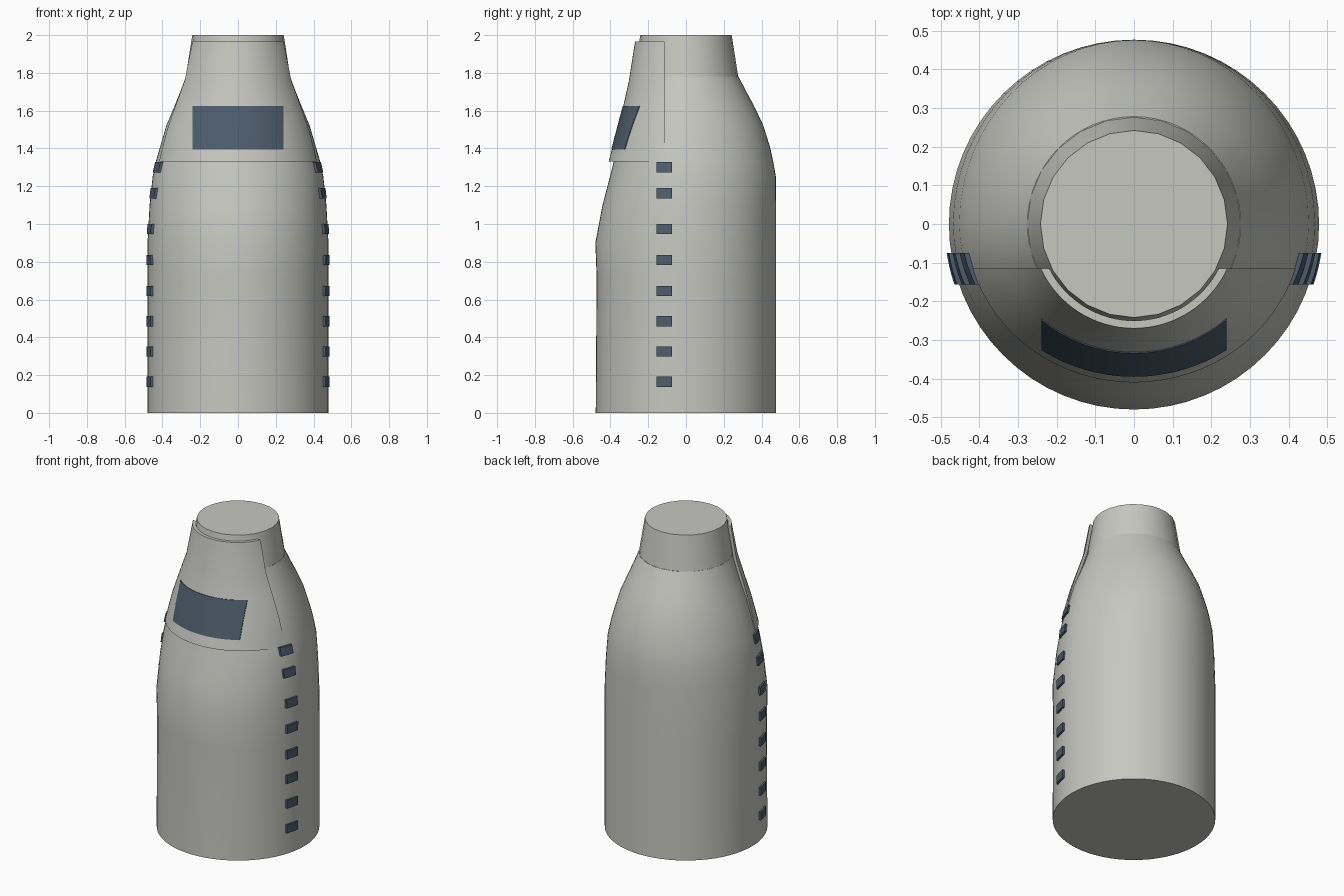
import bpy, bmesh
from math import sin, cos, asin, acos, pi, radians

cube = bpy.data.objects.get("Cube")
if cube:
    bpy.data.objects.remove(cube, do_unlink=True)


def material(name, rgb):
    mat = bpy.data.materials.new(name)
    mat.use_nodes = True
    mat.diffuse_color = (*rgb, 1)
    bsdf = next(n for n in mat.node_tree.nodes if n.type == 'BSDF_PRINCIPLED')
    bsdf.inputs["Base Color"].default_value = (*rgb, 1)
    return mat


WALL = material("pale grey wall", (0.57, 0.57, 0.535))
GLASS = material("dark blue glass", (0.075, 0.11, 0.15))

# Sections: height, half width, depth to the front, depth to the back
BODY = [(0, .478, .478, .477), (.72, .478, .473, .477), (.9, .479, .48, .477),
        (1.1, .468, .442, .477), (1.25, .452, .403, .476), (1.33, .435, .383, .462),
        (1.4, .415, .367, .447), (1.52, .38, .337, .41), (1.62, .338, .305, .363),
        (1.7, .306, .283, .32), (1.78, .276, .276, .278)]
NECK = [(1.77, .278, .278, .278), (2, .242, .242, .242)]
SHELL = [(1.33, .435, .41, 0), (1.4, .42, .391, 0), (1.5, .395, .365, 0),
         (1.62, .355, .333, 0), (1.76, .305, .302, 0), (1.965, .267, .27, 0)]


def section(table, z):
    """Half width and front depth at any height."""
    for lo, hi in zip(table, table[1:]):
        if z <= hi[0]:
            t = (z - lo[0]) / (hi[0] - lo[0])
            return [p + (q - p) * t for p, q in zip(lo, hi)][1:3]
    return table[-1][1:3]


def skin(name, rings, mat, solid_caps):
    """Join closed rings into one closed surface."""
    bm = bmesh.new()
    loops = [[bm.verts.new(p) for p in ring] for ring in rings]
    n = len(rings[0])
    for lo, hi in zip(loops, loops[1:]):
        for i in range(n):
            j = (i + 1) % n
            bm.faces.new((lo[i], lo[j], hi[j], hi[i]))
    for cap in (loops[0], loops[-1]):
        if solid_caps:
            bm.faces.new(cap)
        else:
            for i in range(n // 2 - 1):
                bm.faces.new((cap[i], cap[i + 1], cap[n - 2 - i], cap[n - 1 - i]))
    bmesh.ops.recalc_face_normals(bm, faces=bm.faces)
    mesh = bpy.data.meshes.new(name)
    bm.to_mesh(mesh)
    bm.free()
    mesh.materials.append(mat)
    obj = bpy.data.objects.new(name, mesh)
    bpy.context.collection.objects.link(obj)
    bpy.ops.object.select_all(action='DESELECT')
    obj.select_set(True)
    bpy.context.view_layer.objects.active = obj
    bpy.ops.object.shade_smooth_by_angle(angle=radians(30))
    return obj


def loft(name, table, segments):
    rings = []
    for z, width, front, back in table:
        angles = [2 * pi * i / segments for i in range(segments)]
        rings.append([(width * cos(t), (back if sin(t) > 0 else front) * sin(t), z)
                      for t in angles])
    return skin(name, rings, WALL, True)


def slab(name, table, heights, span, outer, inner, steps, mat):
    """Curved plate that follows a section table; span gives its end angles."""
    rings = []
    for z in heights:
        ring = []
        for offset in (outer, inner):
            a, f = (v + offset for v in section(table, z))
            start, end = span(a, f)
            arc = [start + (end - start) * i / steps for i in range(steps + 1)]
            pts = [(a * cos(t), -f * sin(t), z) for t in arc]
            ring += pts if offset == outer else pts[::-1]
        rings.append(ring)
    return skin(name, rings, mat, False)


# Main tower and neck
loft("tower_body", BODY, 64)
loft("tower_neck", NECK, 24)

# Front cladding, cut along a plane across the tower
slab("front_cladding", SHELL, [row[0] for row in SHELL],
     lambda a, f: (asin(.115 / f), pi - asin(.115 / f)), 0, -.02, 32, WALL)

# Wide front window
slab("front_window", SHELL, (1.395, 1.5, 1.625),
     lambda a, f: (acos(.24 / a), pi - acos(.24 / a)), .003, -.003, 16, GLASS)

# Column of small windows on each side
for i, z in enumerate((.165, .325, .485, .645, .81, .973, 1.163, 1.3)):
    for side in ("left", "right"):
        def span(a, f):
            ends = asin(.075 / f), asin(.157 / f)
            return ends if side == "left" else [pi - t for t in ends]
        slab(f"{side}_window_{i + 1}", BODY, (z - .027, z + .027),
             span, .012, -.012, 3, GLASS)
